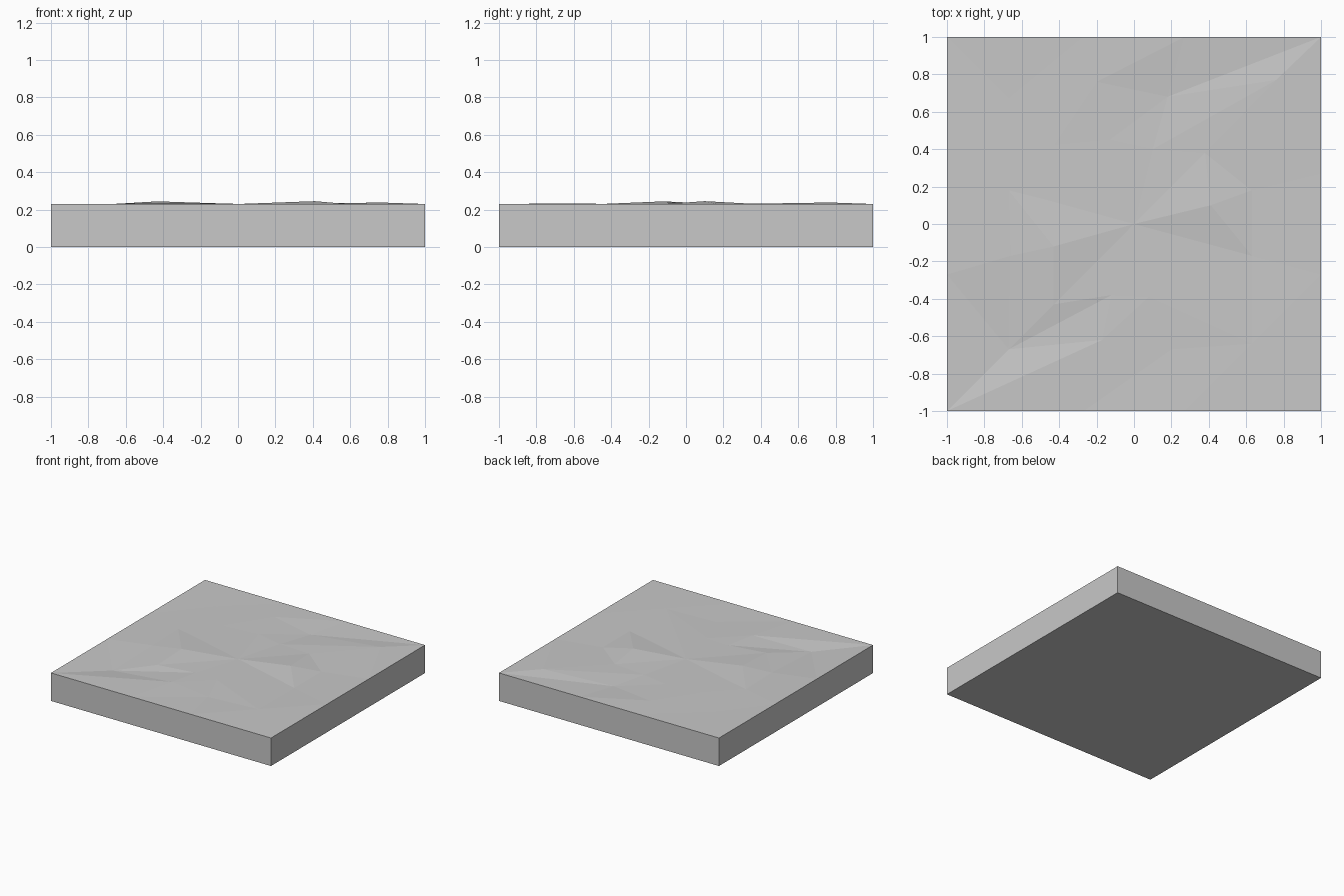
import bpy
import bmesh
from mathutils import Vector
from mathutils.geometry import delaunay_2d_cdt

SLAB_HEIGHT = 0.23
SEAM = 0.27

default_cube = bpy.data.objects.get("Cube")
if default_cube:
    bpy.data.objects.remove(default_cube, do_unlink=True)

# Stone colour
stone = bpy.data.materials.new("light_grey_stone")
stone.use_nodes = True
grey = (0.58, 0.58, 0.58, 1)
stone.diffuse_color = grey
stone.node_tree.nodes["Principled BSDF"].inputs["Base Color"].default_value = grey

# Chipped surface: x, y and height relative to the rim
chips = {
    "centre": (0, 0, 0),
    "east_peak": (.41, .1, .015),
    "west_peak": (-.43, -.12, .014),
    "corner_peak": (.76, .77, .008),
    "east_high": (.38, .38, 0),
    "east_dip": (.63, .18, -.004),
    "east_low": (.63, -.17, -.004),
    "west_dip": (-.67, .18, 0),
    "west_mid": (-.47, .13, 0),
    "west_low": (-.66, -.17, 0),
    "back_left": (-.67, .67, -.003),
    "back_inner": (-.43, .42, 0),
    "back_ridge": (-.2, .76, .002),
    "back_mid": (-.13, .45, 0),
    "back_hollow": (.18, .68, -.012),
    "back_right": (.1, .4, -.004),
    "front_left": (-.67, -.67, -.018),
    "front_ridge": (-.17, -.62, .003),
    "front_mid": (-.12, -.38, 0),
    "front_inner": (-.43, -.43, .001),
    "front_step": (.08, -.39, 0),
    "front_hollow": (.2, -.67, -.004),
    "front_right": (.63, -.64, .001),
}

# Square rim, with two seam points along each side
marks = {"a": -1, "b": -SEAM, "c": SEAM, "d": 1}
for i, x in marks.items():
    for j, y in marks.items():
        if 1 in (abs(x), abs(y)):
            chips[i + j] = (x, y, 0)
rim = ["aa", "ba", "ca", "da", "db", "dc", "dd", "cd", "bd", "ad", "ac", "ab"]

# Creases that separate the facets, each a chain of chips
creases = [
    "centre east_high east_peak centre east_low east_peak east_dip east_low db east_dip dc",
    "east_high east_dip corner_peak east_high back_right corner_peak dd back_hollow",
    "corner_peak back_hollow back_right back_mid back_hollow back_ridge back_inner back_mid",
    "cd back_hollow",
    "bd back_left ad",
    "back_ridge back_left back_inner west_mid west_dip back_left",
    "ac west_dip west_peak centre west_mid",
    "west_dip west_low west_peak front_inner centre",
    "ab west_low front_inner front_left ab",
    "aa front_left front_ridge aa",
    "front_left front_mid front_ridge ba front_hollow front_right ca",
    "front_inner front_mid front_step front_right centre",
    "da front_right east_low",
    " ".join(rim + rim[:1]),
]
names = list(chips)
edges = []
for crease in creases:
    chain = [names.index(name) for name in crease.split()]
    edges += zip(chain, chain[1:])
flat = [Vector(chips[name][:2]) for name in names]
points, _, triangles, sources, _, _ = delaunay_2d_cdt(flat, edges, [], 0, 0.0001)


def surface_height(index):
    origin = sources[index]
    return SLAB_HEIGHT + (chips[names[origin[0]]][2] if origin else 0)


# Faceted top
bm = bmesh.new()
top = [bm.verts.new((p.x, p.y, surface_height(i))) for i, p in enumerate(points)]
for triangle in triangles:
    bm.faces.new([top[i] for i in triangle])

# Straight sides and flat underside
corners = [(-1, -1), (1, -1), (1, 1), (-1, 1)]
base = [bm.verts.new((x, y, 0)) for x, y in corners]
bm.faces.new(base[::-1])
rim_verts = [top[next(i for i, s in enumerate(sources) if names.index(n) in s)] for n in rim]
for side in range(4):
    upper = [rim_verts[(side * 3 + k) % len(rim)] for k in range(4)]
    bm.faces.new([base[side], base[(side + 1) % 4]] + upper[::-1])
bmesh.ops.recalc_face_normals(bm, faces=bm.faces[:])

mesh = bpy.data.meshes.new("stone_floor_slab")
bm.to_mesh(mesh)
bm.free()
mesh.materials.append(stone)
slab = bpy.data.objects.new("stone_floor_slab", mesh)
bpy.context.collection.objects.link(slab)
